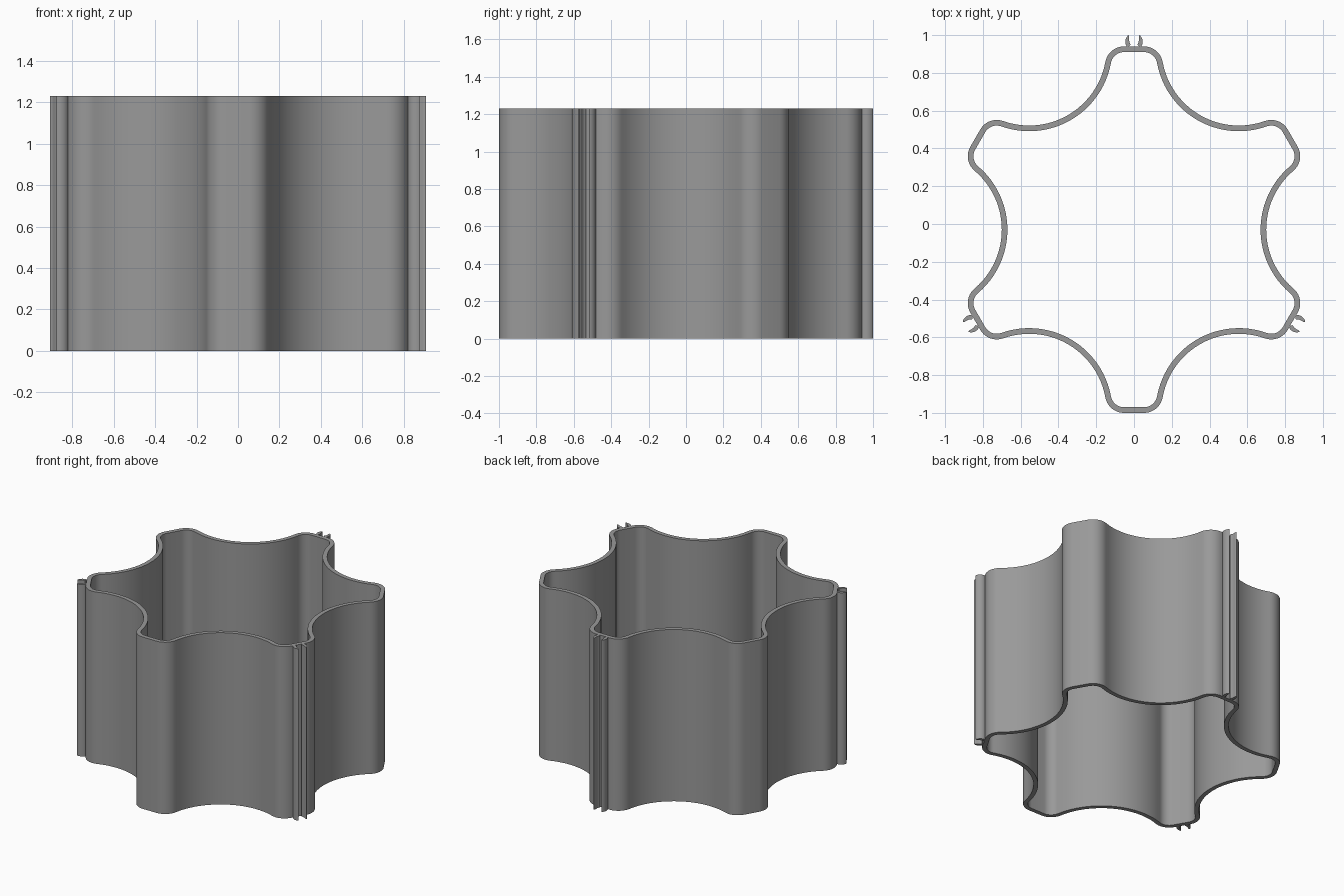
import bpy, bmesh, math
from mathutils import Vector, Matrix

if "Cube" in bpy.data.objects:
    bpy.data.objects.remove(bpy.data.objects["Cube"])

HEIGHT = 1.23
CENTRE = Vector((0, -0.03))
APOTHEM = 0.97          # centre to flat lobe end
WALL = 0.03
VALLEY_D, VALLEY_R = 1.11, 0.41   # circles scooped between the lobes
CORNER_R = 0.10

grey = bpy.data.materials.new("grey")
grey.diffuse_color = (0.32, 0.32, 0.32, 1)
grey.use_nodes = True
grey.node_tree.nodes["Principled BSDF"].inputs["Base Color"].default_value = grey.diffuse_color


def arc(c, r, a0, a1, n):
    return [Vector((c[0] + r * math.cos(a0 + (a1 - a0) * i / n),
                    c[1] + r * math.sin(a0 + (a1 - a0) * i / n))) for i in range(n + 1)]


def rotate(points, angle):
    m = Matrix.Rotation(angle, 2)
    return [m @ p for p in points]


def finish(name, bm):
    bmesh.ops.remove_doubles(bm, verts=bm.verts, dist=1e-5)
    bmesh.ops.recalc_face_normals(bm, faces=bm.faces)
    me = bpy.data.meshes.new(name)
    bm.to_mesh(me)
    bm.free()
    me.materials.append(grey)
    ob = bpy.data.objects.new(name, me)
    bpy.context.collection.objects.link(ob)
    bpy.ops.object.select_all(action='DESELECT')
    ob.select_set(True)
    bpy.context.view_layer.objects.active = ob
    bpy.ops.object.shade_smooth_by_angle(angle=math.radians(35))


def strip_solid(name, outer, inner, closed):
    """Upright solid between two matching outlines."""
    bm = bmesh.new()
    rings = [[bm.verts.new((p.x + CENTRE.x, p.y + CENTRE.y, z)) for p in line]
             for z in (0, HEIGHT) for line in (outer, inner)]
    ob, ib, ot, it = rings
    n = len(outer)
    for i in range(n if closed else n - 1):
        j = (i + 1) % n
        for a, b in ((ob, ot), (ib, it), (ob, ib), (ot, it)):
            bm.faces.new((a[i], a[j], b[j], b[i]))
    if not closed:
        for k in (0, n - 1):
            bm.faces.new((ob[k], ib[k], it[k], ot[k]))
    finish(name, bm)


def star(offset):
    """Six-lobed outline moved inward by offset."""
    valley = Vector((VALLEY_D * math.cos(math.pi / 3), VALLEY_D * math.sin(math.pi / 3)))
    cy = APOTHEM - CORNER_R
    cx = valley.x - math.sqrt((VALLEY_R + CORNER_R) ** 2 - (valley.y - cy) ** 2)
    t = math.atan2(valley.y - cy, valley.x - cx)      # tangent direction
    corner = arc((cx, cy), CORNER_R - offset, math.pi / 2, t, 10)
    # scoop from this lobe to the middle of the valley
    scoop = arc(valley, VALLEY_R + offset, t + math.pi, math.radians(240), 12)[1:]
    half = corner + scoop
    left = [Vector((-p.x, p.y)) for p in reversed(half)]
    lobe = left[1:] + half
    pts = []
    for k in range(6):
        pts += rotate(lobe, -k * math.pi / 3)
    return pts


# Star-shaped wall
strip_solid("star_wall", star(0), star(WALL), True)

# Paired crescent clips on every second lobe
n = 14
outer, inner = [], []
for i in range(n + 1):
    f = i / n
    a = math.radians(-42 + 92 * f)
    d = Vector((math.cos(a), math.sin(a)))
    thick = 0.002 + 0.021 * math.sqrt(1 - f ** 2.5)
    outer.append(Vector((0, 0.995)) + d * 0.046)
    inner.append(Vector((0, 0.995)) + d * (0.046 - thick))
for k, place in enumerate(("back", "right", "left")):
    for side, s in (("a", 1), ("b", -1)):
        o, i = ([Vector((p.x * s, p.y)) for p in line] for line in (outer, inner))
        ang = -k * math.tau / 3
        strip_solid(f"clip_{place}_{side}", rotate(o, ang), rotate(i, ang), False)
